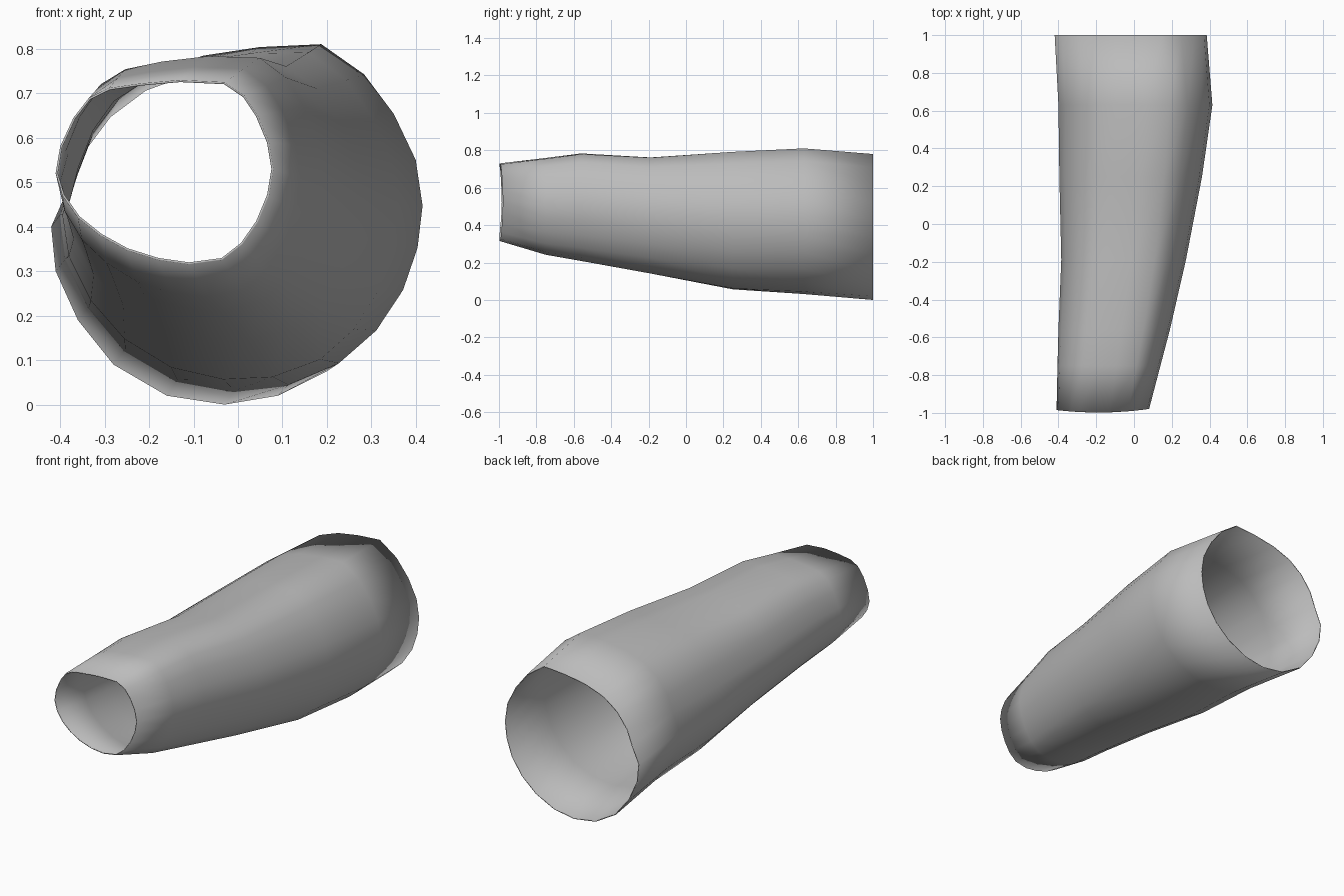
import bpy, bmesh

cube = bpy.data.objects.get("Cube")
if cube:
    bpy.data.objects.remove(cube, do_unlink=True)

# Outlines (x, z) of the two open ends, clockwise from the right-hand side
NARROW = [(-.41, .52), (-.40, .58), (-.37, .645), (-.335, .69), (-.29, .712), (-.22, .722),
          (-.13, .73), (-.03, .725), (.015, .695), (.045, .65), (.07, .59), (.08, .53),
          (.07, .47), (.045, .41), (.01, .36), (-.035, .325), (-.11, .315), (-.18, .325),
          (-.25, .347), (-.31, .38), (-.36, .42), (-.395, .47)]
WIDE = [(-.42, .40), (-.38, .49), (-.35, .57), (-.29, .65), (-.21, .71), (-.10, .75),
        (.02, .77), (.15, .78), (.25, .71), (.32, .62), (.37, .52), (.385, .42),
        (.375, .33), (.345, .24), (.285, .15), (.20, .075), (.09, .02), (-.03, 0),
        (-.16, .02), (-.28, .09), (-.36, .19), (-.41, .30)]

# Stations along the tube: y, x min, x max, z min, z max
STATIONS = [(-.99, -.41, .08, .315, .73), (-.75, -.405, .14, .24, .76),
            (-.56, -.40, .19, .205, .785), (-.19, -.385, .275, .135, .765),
            (.25, -.395, .36, .05, .795), (.63, -.40, .415, .028, .812),
            (1.0, -.42, .385, 0, .78)]


def normalised(outline):
    """Scale an outline into the unit square."""
    xs, zs = zip(*outline)
    return [((x - min(xs)) / (max(xs) - min(xs)), (z - min(zs)) / (max(zs) - min(zs)))
            for x, z in outline]


# Loft the tube: blend the end outlines and fit each into its station
narrow, wide = normalised(NARROW), normalised(WIDE)
bm = bmesh.new()
rings = []
for i, (y, x0, x1, z0, z1) in enumerate(STATIONS):
    t = (y + 1) / 2
    ring = []
    for (ax, az), (bx, bz) in zip(narrow, wide):
        u, v = ax + (bx - ax) * t, az + (bz - az) * t
        # The narrow rim bows back a little at its sides
        bow = .016 * (2 * u - 1) ** 2 - .008 + .006 * (u - .5) if i == 0 else 0
        ring.append(bm.verts.new((x0 + (x1 - x0) * u, y + bow, z0 + (z1 - z0) * v)))
    rings.append(ring)
count = len(narrow)
for a, b in zip(rings, rings[1:]):
    for k in range(count):
        n = (k + 1) % count
        bm.faces.new((a[k], a[n], b[n], b[k]))
bmesh.ops.recalc_face_normals(bm, faces=bm.faces)

mesh = bpy.data.meshes.new("sleeve_tube")
bm.to_mesh(mesh)
bm.free()
tube = bpy.data.objects.new("sleeve_tube", mesh)
bpy.context.collection.objects.link(tube)

# Plain grey material
grey = bpy.data.materials.new("plain grey")
grey.use_nodes = True
colour = (.5, .5, .5, 1)
grey.diffuse_color = colour
grey.node_tree.nodes["Principled BSDF"].inputs["Base Color"].default_value = colour
mesh.materials.append(grey)

# Smooth shading and a thin wall
bpy.ops.object.select_all(action="DESELECT")
tube.select_set(True)
bpy.context.view_layer.objects.active = tube
bpy.ops.object.shade_smooth_by_angle(angle=.9)
wall = tube.modifiers.new("thin_wall", "SOLIDIFY")
wall.thickness = .005
wall.offset = -1
